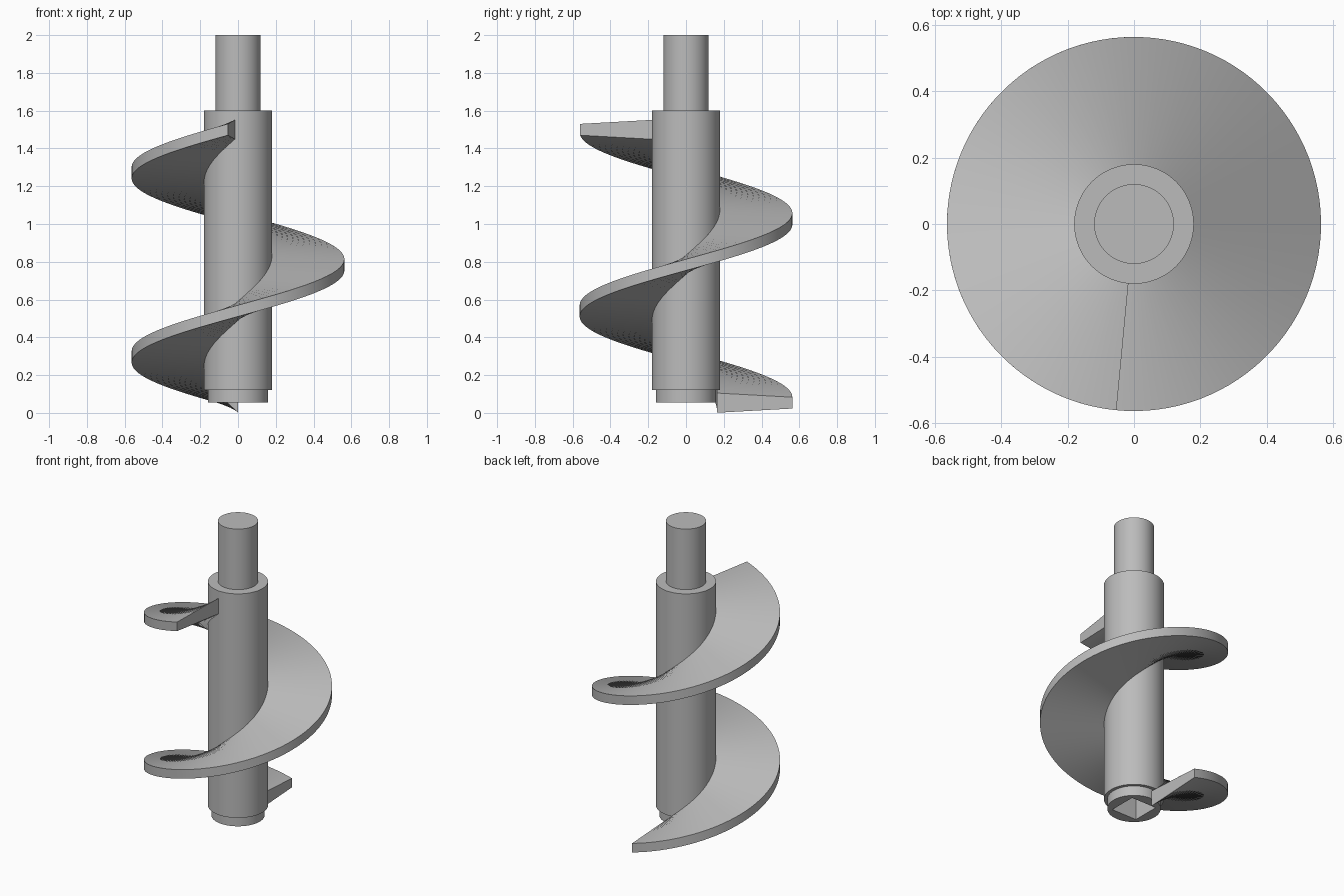
import bpy
import bmesh
from math import cos, sin, pi, radians

cube = bpy.data.objects.get("Cube")
if cube:
    bpy.data.objects.remove(cube, do_unlink=True)

# One plain steel colour for everything
steel = bpy.data.materials.new("steel_grey")
steel.use_nodes = True
steel.diffuse_color = (0.5, 0.5, 0.5, 1)
steel.node_tree.nodes["Principled BSDF"].inputs["Base Color"].default_value = steel.diffuse_color


def skin(name, rings, closed_section=True):
    """Skin a list of closed rings into a capped solid."""
    bm = bmesh.new()
    loops = [[bm.verts.new(p) for p in ring] for ring in rings]
    count = len(loops[0])
    for a, b in zip(loops, loops[1:]):
        for i in range(count):
            j = (i + 1) % count
            bm.faces.new((a[i], a[j], b[j], b[i]))
    bm.faces.new(loops[0])
    bm.faces.new(loops[-1])
    bmesh.ops.recalc_face_normals(bm, faces=bm.faces)
    mesh = bpy.data.meshes.new(name)
    bm.to_mesh(mesh)
    bm.free()
    mesh.materials.append(steel)
    obj = bpy.data.objects.new(name, mesh)
    bpy.context.collection.objects.link(obj)
    return obj


def activate(obj):
    bpy.ops.object.select_all(action='DESELECT')
    obj.select_set(True)
    bpy.context.view_layer.objects.active = obj


def smooth(obj):
    activate(obj)
    bpy.ops.object.shade_smooth_by_angle(angle=radians(30))


# Stepped shaft: bottom collar, main tube, top spigot
SIDES = 96
profile = [(0.16, 0.055), (0.16, 0.12), (0.18, 0.12), (0.18, 1.6), (0.12, 1.6), (0.12, 2.0)]
shaft = skin("shaft", [
    [(r * cos(2 * pi * i / SIDES), r * sin(2 * pi * i / SIDES), z) for i in range(SIDES)]
    for r, z in profile])

# Square drive socket cut into the underside
HALF, DEPTH = 0.092, 0.3
corners = [(-HALF, -HALF), (HALF, -HALF), (HALF, HALF), (-HALF, HALF)]
cutter = skin("socket_cutter", [[(x, y, z) for x, y in corners] for z in (0, DEPTH)])
cutter.hide_render = True
cut = shaft.modifiers.new("socket", 'BOOLEAN')
cut.operation = 'DIFFERENCE'
cut.solver = 'EXACT'
cut.object = cutter
activate(shaft)
bpy.ops.object.modifier_apply(modifier=cut.name)
bpy.data.objects.remove(cutter, do_unlink=True)
smooth(shaft)

# Helical flight, thicker at the root than at the rim
STEPS = 160
START, SWEEP = radians(90), radians(534.6)
LOW, HIGH = 0.053, 1.5
section = [(0.165, -0.052), (0.563, -0.03), (0.563, 0.03), (0.165, 0.052)]
rings = []
for s in range(STEPS + 1):
    t = s / STEPS
    angle, height = START + SWEEP * t, LOW + (HIGH - LOW) * t
    rings.append([(r * cos(angle), r * sin(angle), max(0, height + dz)) for r, dz in section])
flight = skin("spiral_flight", rings)
smooth(flight)
